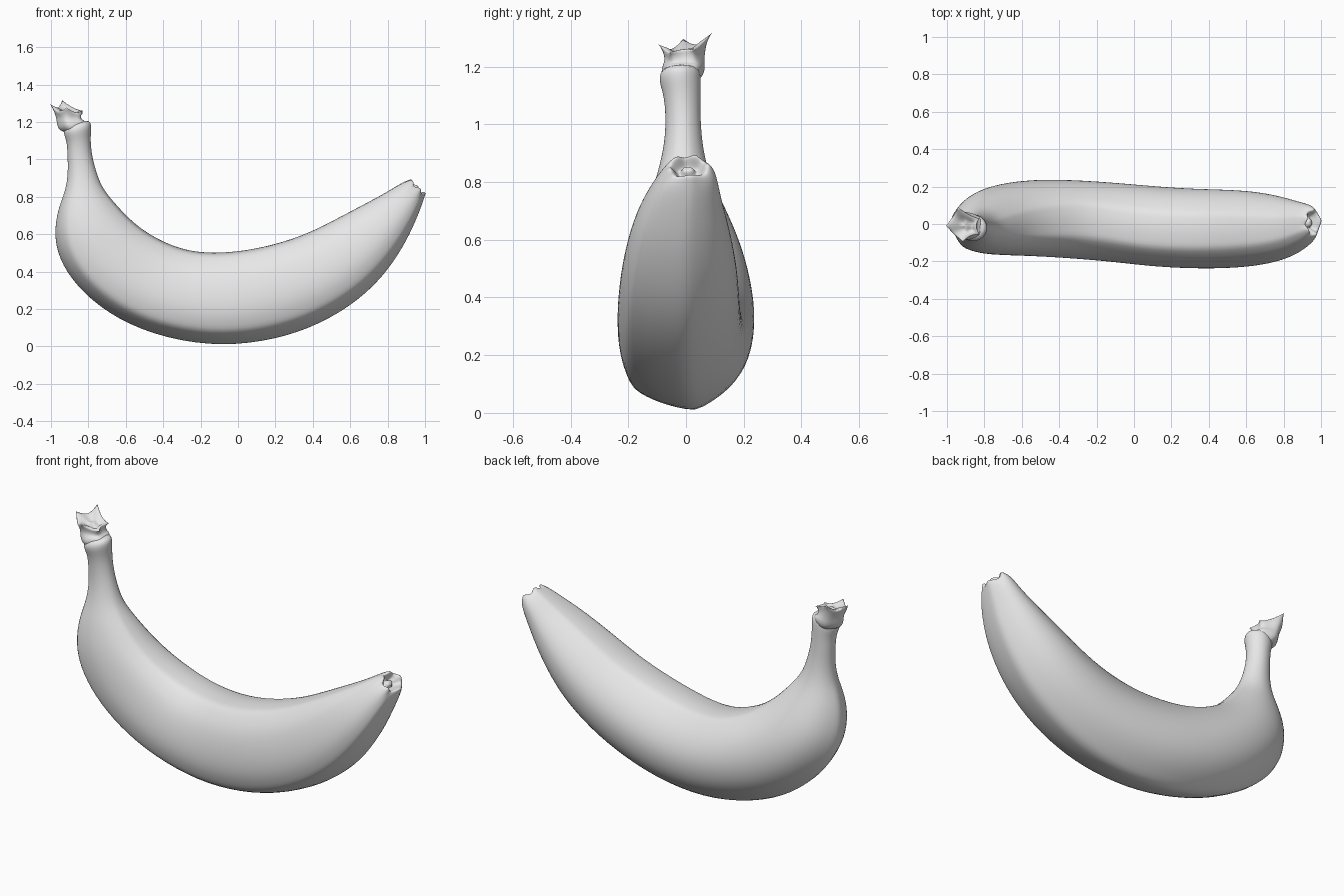
import bpy, bmesh, math
from mathutils import Vector

if "Cube" in bpy.data.objects:
    bpy.data.objects.remove(bpy.data.objects["Cube"])

grey = bpy.data.materials.new("plain_grey")
grey.diffuse_color = (0.8, 0.8, 0.8, 1)
grey.use_nodes = True
grey.node_tree.nodes["Principled BSDF"].inputs["Base Color"].default_value = grey.diffuse_color


def loft(name, rings, levels, creased=()):
    """Skin closed rings of equal length, cap both ends and smooth."""
    bm = bmesh.new()
    crease = bm.edges.layers.float.new("crease_edge")
    rows = [[bm.verts.new(p) for p in r] for r in rings]
    n = len(rows[0])
    for a, b in zip(rows, rows[1:]):
        for i in range(n):
            j = (i + 1) % n
            bm.faces.new((a[i], a[j], b[j], b[i]))
    bm.faces.new(rows[0])
    bm.faces.new(rows[-1][::-1])
    for a, b in zip(rows[5:-5], rows[6:-4]):
        for i in creased:
            bm.edges.get((a[i], b[i]))[crease] = 0.35
    bmesh.ops.recalc_face_normals(bm, faces=bm.faces)
    mesh = bpy.data.meshes.new(name)
    bm.to_mesh(mesh)
    bm.free()
    mesh.shade_smooth()
    mesh.materials.append(grey)
    ob = bpy.data.objects.new(name, mesh)
    bpy.context.collection.objects.link(ob)
    sub = ob.modifiers.new("smooth", 'SUBSURF')
    sub.levels = sub.render_levels = levels
    return ob


# Fruit stations: outer x, z, inner x, z, then y range
stations = [
    (-0.92, 1.19, -0.80, 1.215, -0.07, 0.045),
    (-0.94, 1.145, -0.782, 1.185, -0.10, 0.052),
    (-0.917, 1.10, -0.79, 1.12, -0.078, 0.05),
    (-0.914, 1.03, -0.785, 1.04, -0.07, 0.05),
    (-0.91, 0.93, -0.765, 0.95, -0.073, 0.055),
    (-0.925, 0.83, -0.73, 0.85, -0.095, 0.075),
    (-0.965, 0.73, -0.67, 0.775, -0.125, 0.115),
    (-0.985, 0.60, -0.58, 0.675, -0.152, 0.17),
    (-0.96, 0.47, -0.49, 0.605, -0.162, 0.205),
    (-0.87, 0.325, -0.40, 0.555, -0.166, 0.228),
    (-0.70, 0.175, -0.31, 0.52, -0.17, 0.24),
    (-0.46, 0.06, -0.22, 0.50, -0.18, 0.238),
    (-0.15, 0.0, -0.11, 0.495, -0.198, 0.225),
    (0.13, 0.02, 0.03, 0.505, -0.225, 0.206),
    (0.38, 0.09, 0.20, 0.54, -0.237, 0.19),
    (0.60, 0.21, 0.38, 0.60, -0.236, 0.186),
    (0.77, 0.36, 0.55, 0.69, -0.22, 0.175),
    (0.89, 0.54, 0.70, 0.77, -0.185, 0.145),
    (0.95, 0.67, 0.80, 0.825, -0.14, 0.12),
    (0.985, 0.76, 0.87, 0.87, -0.098, 0.108),
]

# Five sided rounded section: u runs across (y), v from outer to inner curve
section = [(0.12, -1), (-0.45, -0.9), (-0.83, -0.71), (-0.97, -0.42),
           (-1, -0.08), (-0.93, 0.32), (-0.78, 0.68), (-0.5, 0.95),
           (-0.18, 1), (0.12, 1), (0.38, 0.95), (0.7, 0.68),
           (0.92, 0.35), (1, 0), (0.9, -0.42), (0.58, -0.76)]


def station_ring(s, angular):
    ox, oz, ix, iz, y0, y1 = s
    mid = Vector(((ox + ix) / 2, (y0 + y1) / 2, (oz + iz) / 2))
    side = Vector((0, (y1 - y0) / 2, 0))
    up = Vector(((ix - ox) / 2, 0, (iz - oz) / 2))
    ring = []
    for u, v in section:
        r = math.hypot(u, v)
        k = angular + (1 - angular) / r
        ring.append(mid + 1.02 * k * (side * u + up * v))
    return ring


rings = [station_ring(s, min(1, max(0, (i - 3) / 6)))
         for i, s in enumerate(stations)]

# Blossom end: lumpy rim, sunken face and a small nub
axis = Vector((0.73, 0, 0.68))
base = station_ring((0.992, 0.80, 0.905, 0.885, -0.07, 0.09), 0.5)
centre = sum(base, Vector()) / len(base)
for scale, push, lump in [(1, 0.005, 0.008), (0.8, 0.02, 0.018),
                          (0.58, -0.012, 0.012), (0.36, -0.03, 0),
                          (0.25, -0.002, 0), (0.1, 0.0, 0)]:
    rings.append([centre + (p - centre) * scale + axis *
                  (push + lump * math.cos(5 * i * math.tau / len(base)))
                  for i, p in enumerate(base)])
loft("fruit_body", rings, 2, creased=(0, 2, 7, 10))

# Torn crown: alternating spikes and valleys around a hollow rim
rim = [Vector(p) for p in [
    (-1.005, -0.01, 1.30), (-0.965, -0.055, 1.25), (-0.915, -0.095, 1.28),
    (-0.875, -0.06, 1.25), (-0.825, -0.055, 1.25), (-0.85, -0.01, 1.265),
    (-0.825, 0.03, 1.26), (-0.88, 0.045, 1.275), (-0.94, 0.09, 1.32),
    (-0.965, 0.045, 1.265)]]
mid = sum(rim, Vector()) / len(rim)


def circle(centre, radius, tilt):
    ring = []
    for i in range(len(rim)):
        a = math.pi + i * math.tau / len(rim)
        c, s = math.cos(a), math.sin(a)
        r = radius * (1.12 if i % 2 == 0 else 0.92)
        ring.append(Vector(centre) + Vector((r * c, r * s, -tilt * r * c)))
    return ring


drop = Vector((0.025, -0.005, -0.04))
crown = [circle((-0.865, -0.015, 1.14), 0.055, 0),
         circle((-0.885, -0.012, 1.185), 0.082, -0.3),
         circle((-0.90, -0.005, 1.215), 0.07, 0.1),
         [mid + (p - mid) * 0.93 - Vector((0, 0, 0.025)) for p in rim],
         [mid + (p - mid) * 1.06 for p in rim],
         [mid + (p - mid) * 0.72 + drop * 0.1 for p in rim],
         [mid + (p - mid) * 0.4 + drop * 0.6 for p in rim],
         [mid + (p - mid) * 0.12 + drop * 0.3 for p in rim]]
crown_ob = loft("torn_stem_crown", crown, 2)

# Keep the rim spikes sharp
attr = crown_ob.data.attributes.new("crease_vert", 'FLOAT', 'POINT') \
    if "crease_vert" not in crown_ob.data.attributes \
    else crown_ob.data.attributes["crease_vert"]
for i in range(0, len(rim), 2):
    attr.data[4 * len(rim) + i].value = 0.8
